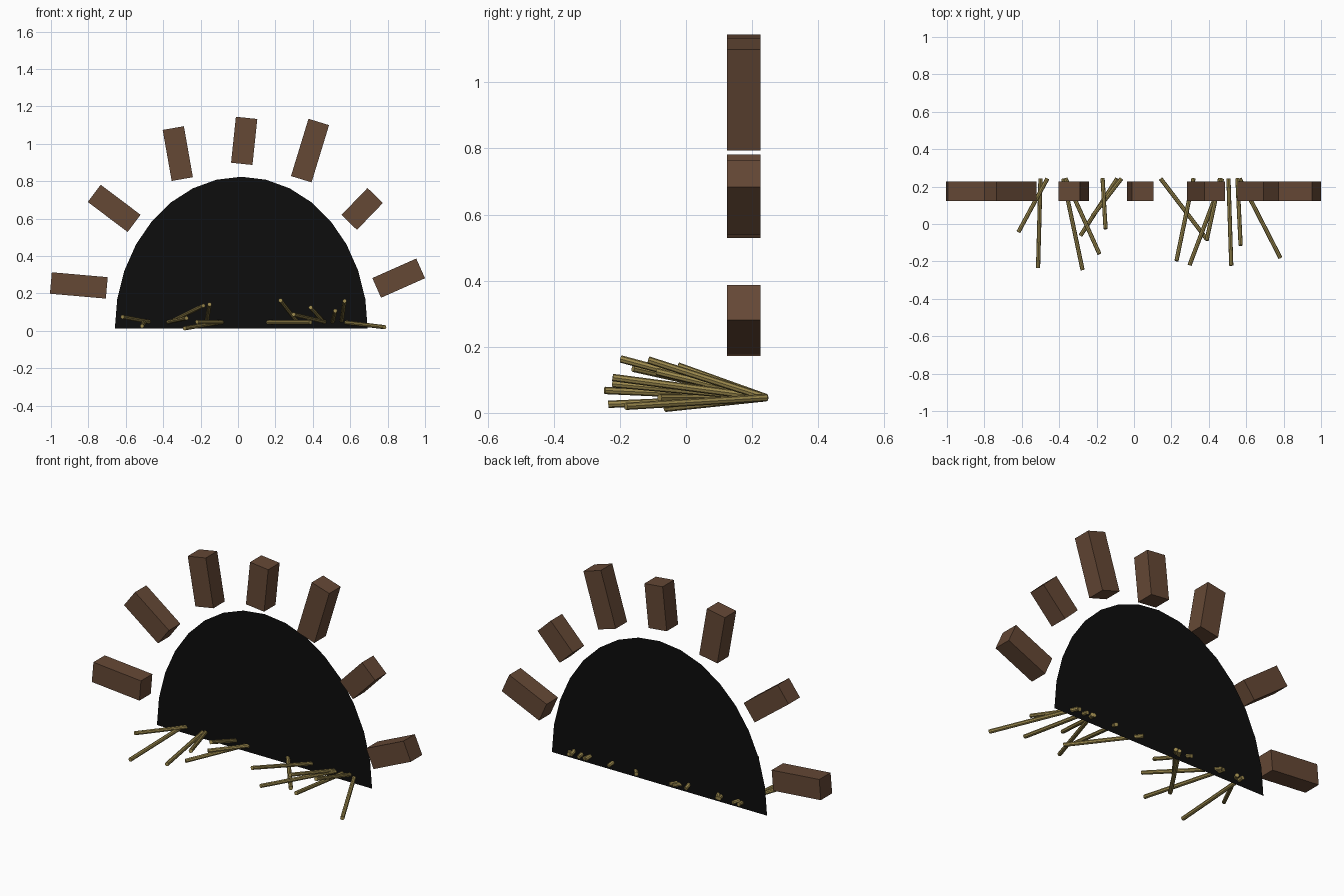
import bpy
from math import sin, cos, pi, radians
from mathutils import Vector

if "Cube" in bpy.data.objects:
    bpy.data.objects.remove(bpy.data.objects["Cube"])


def material(name, rgb):
    m = bpy.data.materials.new(name)
    m.diffuse_color = (*rgb, 1)
    m.use_nodes = True
    m.node_tree.nodes["Principled BSDF"].inputs["Base Color"].default_value = m.diffuse_color
    return m


BLACK = material("dark_hole", (0.004, 0.004, 0.004))
WOOD = material("brown_wood", (0.13, 0.065, 0.036))
STRAW = material("straw", (0.33, 0.25, 0.075))

# flat half-oval opening: one n-gon sheet
CX, Z0, Y, RX, RZ, N = 0.0175, 0.013, 0.213, 0.676, 0.811, 16
verts = [(CX + RX * cos(pi * i / N), Y, Z0 + RZ * sin(pi * i / N)) for i in range(N + 1)]
mesh = bpy.data.meshes.new("opening")
mesh.from_pydata(verts, [], [list(range(N, -1, -1))])
mesh.materials.append(BLACK)
bpy.context.collection.objects.link(bpy.data.objects.new("opening", mesh))

# ring of blocks: x, z, length, angle of the long axis in the front view
BLOCKS = [(-0.851, 0.243, 0.30, -5), (-0.662, 0.655, 0.267, -36.9),
          (-0.322, 0.948, 0.277, 100), (0.033, 1.016, 0.247, 84),
          (0.385, 0.964, 0.32, 73), (0.664, 0.652, 0.20, 46),
          (0.859, 0.282, 0.257, 24)]
for i, (x, z, length, angle) in enumerate(BLOCKS, 1):
    bpy.ops.mesh.primitive_cube_add(size=1, location=(x, 0.175, z),
                                    rotation=(0, -radians(angle), 0))
    ob = bpy.context.object
    ob.name = f"arch_block_{i}"
    ob.scale = (length, 0.102, 0.115)
    ob.data.materials.append(WOOD)

# loose straws: back-end x, then tip x, y, z
STRAWS = [(-0.463, -0.618, -0.043, 0.075), (-0.50, -0.513, -0.235, 0.026),
          (-0.378, -0.275, -0.246, 0.068), (-0.366, -0.185, -0.16, 0.135),
          (-0.168, -0.152, -0.025, 0.142), (-0.09, -0.286, -0.062, 0.014),
          (-0.067, -0.22, 0.045, 0.048), (0.142, 0.388, -0.08, 0.046),
          (0.318, 0.227, -0.197, 0.163), (0.472, 0.297, -0.22, 0.088),
          (0.46, 0.388, -0.088, 0.125), (0.505, 0.52, -0.222, 0.107),
          (0.553, 0.57, -0.114, 0.16), (0.565, 0.783, -0.182, 0.02)]
for i, (x, *tip) in enumerate(STRAWS, 1):
    a, b = Vector((x, 0.243, 0.046)), Vector(tip)
    bpy.ops.mesh.primitive_cylinder_add(vertices=8, radius=0.0112, depth=(b - a).length,
                                        location=(a + b) / 2)
    ob = bpy.context.object
    ob.name = f"straw_{i}"
    ob.rotation_euler = (b - a).to_track_quat('Z', 'Y').to_euler()
    ob.data.materials.append(STRAW)
